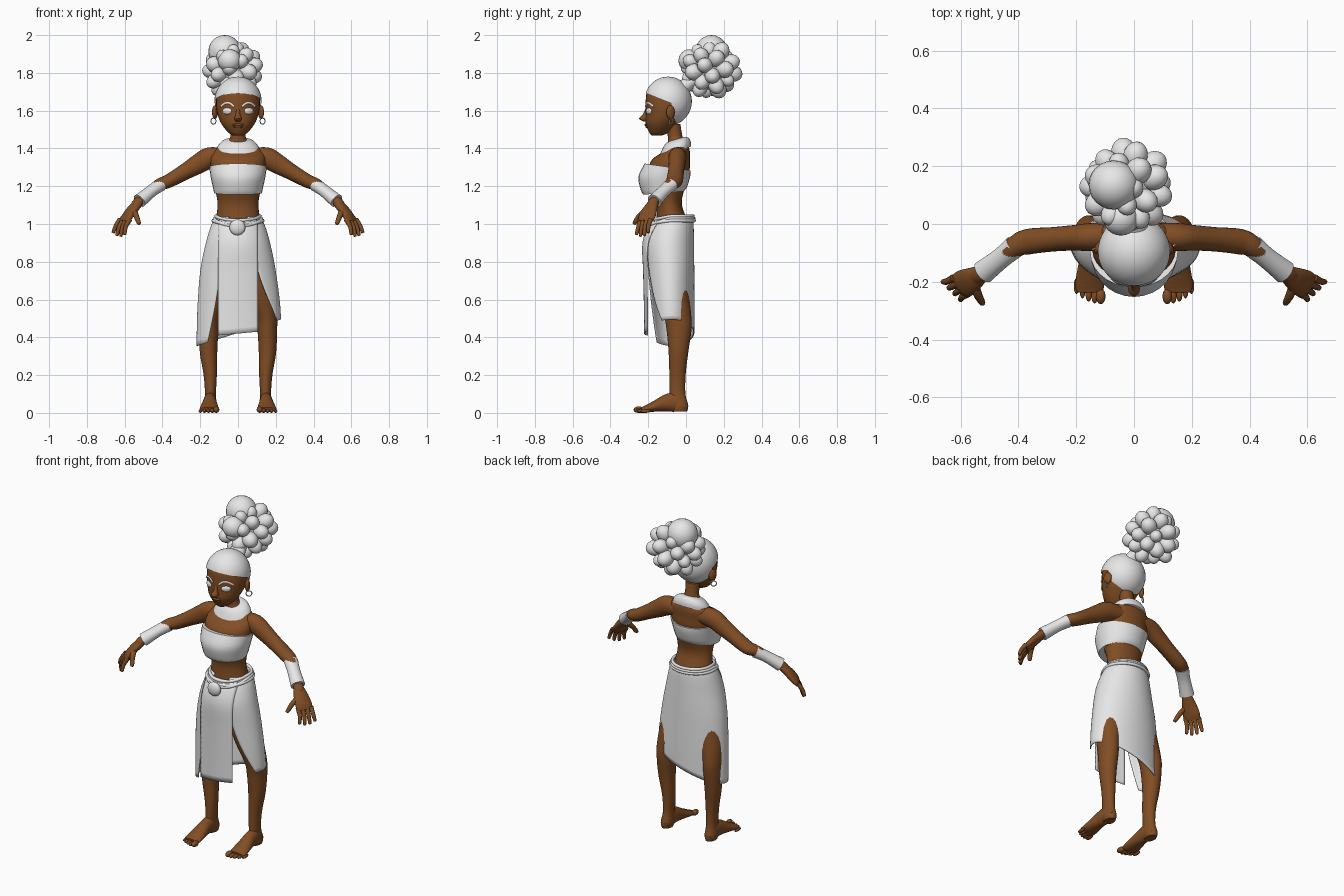
import bpy, bmesh, math, random
from mathutils import Vector, Euler

random.seed(4)
if "Cube" in bpy.data.objects:
    bpy.data.objects.remove(bpy.data.objects["Cube"])


def material(name, rgb):
    m = bpy.data.materials.new(name)
    m.use_nodes = True
    m.diffuse_color = (*rgb, 1)
    m.node_tree.nodes["Principled BSDF"].inputs["Base Color"].default_value = (*rgb, 1)
    return m


SKIN = material("brown skin", (0.22, 0.075, 0.018))
WHITE = material("plain white", (0.8, 0.8, 0.8))


def finish(name, bm, mat, angle=50):
    bmesh.ops.recalc_face_normals(bm, faces=bm.faces)
    me = bpy.data.meshes.new(name)
    bm.to_mesh(me)
    bm.free()
    me.materials.append(mat)
    ob = bpy.data.objects.new(name, me)
    bpy.context.collection.objects.link(ob)
    bpy.ops.object.select_all(action="DESELECT")
    ob.select_set(True)
    bpy.context.view_layer.objects.active = ob
    bpy.ops.object.shade_smooth_by_angle(angle=math.radians(angle))
    return ob


def grid(name, rows, mat, closed=False):
    """Skin a list of point rows; closed rows become a capped tube."""
    bm = bmesh.new()
    vs = [[bm.verts.new(p) for p in row] for row in rows]
    n = len(rows[0])
    for r, s in zip(vs, vs[1:]):
        for i in range(n if closed else n - 1):
            k = (i + 1) % n
            bm.faces.new((r[i], r[k], s[k], s[i]))
    if closed:
        bm.faces.new(vs[0])
        bm.faces.new(vs[-1])
    return finish(name, bm, mat)


def smooth_path(rings, steps=4):
    """Catmull-Rom interpolation of ring values."""
    pts = [rings[0]] + list(rings) + [rings[-1]]
    out = []
    for a, b, c, d in zip(pts, pts[1:], pts[2:], pts[3:]):
        for k in range(steps):
            t = k / steps
            out.append([0.5 * (2 * q + (r - p) * t + (2 * p - 5 * q + 4 * r - s) * t * t
                        + (3 * q - p - 3 * r + s) * t ** 3) for p, q, r, s in zip(a, b, c, d)])
    return out + [list(rings[-1])]


def loft(name, rings, mat, upright=True, side=1, n=28):
    """Rings are x, y, z, half width, half depth and, if upright, the rise to the back."""
    path = smooth_path(rings)
    rows = []
    for i, ring in enumerate(path):
        c, a, b = Vector(ring[:3]), ring[3], ring[4]
        if upright:
            tilt = ring[5] if len(ring) > 5 else 0
            u, w = Vector((a, 0, 0)), Vector((0, b, tilt))
        else:
            t = Vector(path[min(i + 1, len(path) - 1)][:3]) - Vector(path[max(i - 1, 0)][:3])
            u = t.cross(Vector((0, 0, 1))).normalized()
            w = t.normalized().cross(u) * b
            u = u * a
        angles = [2 * math.pi * k / n for k in range(n)]
        pts = [c + u * math.cos(g) + w * math.sin(g) for g in angles]
        rows.append([(p.x * side, p.y, p.z) for p in pts])
    return grid(name, rows, mat, True)


def ball(name, loc, size, mat, rot=(0, 0, 0), seg=24):
    bm = bmesh.new()
    bmesh.ops.create_uvsphere(bm, u_segments=seg, v_segments=seg // 2, radius=1)
    e = Euler(rot).to_matrix()
    for v in bm.verts:
        v.co = e @ Vector([p * s for p, s in zip(v.co, size)]) + Vector(loc)
    return finish(name, bm, mat)


# Torso and neck
loft("torso", [(0, -.08, .86, .13, .09), (0, -.075, 1.0, .12, .085), (0, -.088, 1.1, .108, .066),
               (0, -.095, 1.18, .12, .085), (0, -.09, 1.28, .14, .108), (0, -.08, 1.34, .145, .1),
               (0, -.05, 1.385, .135, .07), (0, -.045, 1.42, .09, .055), (0, -.055, 1.45, .043, .04),
               (0, -.068, 1.53, .042, .038)], SKIN)
loft("chest_band", [(0, -.118, 1.165, .127, .108, .01), (0, -.117, 1.19, .132, .123, .008),
                    (0, -.115, 1.25, .145, .137, 0), (0, -.097, 1.302, .152, .122, -.018)], WHITE)
loft("collar", [(0, -.058, 1.38, .115, .085, .03), (0, -.055, 1.405, .11, .08, .03),
                (0, -.052, 1.435, .085, .065, .022), (0, -.055, 1.447, .052, .047, .015)], WHITE)

# Head
FACE = [(0, -.155, 1.468, .025, .025), (0, -.143, 1.485, .052, .052), (0, -.13, 1.53, .088, .083),
        (0, -.11, 1.58, .108, .104), (0, -.1, 1.64, .116, .114), (0, -.096, 1.70, .107, .11),
        (0, -.095, 1.75, .065, .07), (0, -.095, 1.77, .02, .02)]
loft("head", FACE, SKIN)


def face_y(x, z):
    r = min(smooth_path(FACE, 8), key=lambda q: abs(q[2] - z))
    return r[1] - r[4] * math.sqrt(max(0, 1 - (x / r[3]) ** 2))


loft("nose", [(0, -.205, 1.61, .01, .01), (0, -.215, 1.58, .012, .014),
              (0, -.225, 1.558, .02, .024), (0, -.215, 1.543, .012, .012)], SKIN)
for z, w in ((1.525, .03), (1.514, .024)):
    ball("lip", (0, face_y(0, z) + .002, z), (w, .01, .007), SKIN)

# Hair cap cut along the hairline
bm = bmesh.new()
bmesh.ops.create_uvsphere(bm, u_segments=40, v_segments=24, radius=1)
for v in bm.verts:
    v.co = Vector((v.co.x * .125, v.co.y * .126 - .095, v.co.z * .13 + 1.65))
back_co, back_no = Vector((0, -.075, 1.6)), Vector((0, 1, .12))
top_co, top_no = Vector((0, -.22, 1.695)), Vector((0, .4, 1))
for co, no in ((back_co, back_no), (top_co, top_no)):
    bmesh.ops.bisect_plane(bm, geom=bm.verts[:] + bm.edges[:] + bm.faces[:], plane_co=co, plane_no=no)
cut = [f for f in bm.faces if (f.calc_center_median() - back_co).dot(back_no) < 0
       and (f.calc_center_median() - top_co).dot(top_no) < 0]
bmesh.ops.delete(bm, geom=cut, context="FACES")
finish("hair_cap", bm, WHITE)

# Curly hair bun
bun = Vector((-.03, .125, 1.815))
loft("bun_stem", [(0, -.02, 1.72, .05, .04), (-.01, .04, 1.765, .04, .035), (-.02, .09, 1.8, .06, .05)],
     WHITE, False)
ball("bun_core", bun, (.105, .105, .105), WHITE)
ball("bun_top_curl", (-.07, .135, 1.914), (.087, .085, .086), WHITE)
ball("bun_front_curl", (-.045, .02, 1.865), (.062, .06, .06), WHITE)
COUNT = 34
for i in range(COUNT):
    h = 1 - 2 * (i + .5) / COUNT
    g = i * 2.39996
    d = Vector((math.cos(g) * math.sqrt(1 - h * h), math.sin(g) * math.sqrt(1 - h * h), h))
    r = random.uniform(.034, .046)
    ball("bun_curl", bun + d * random.uniform(.105, .125), (r, r, r * 1.2), WHITE,
         d.to_track_quat("Z", "Y").to_euler(), 18)

# Mirrored parts
palm = Vector((.598, -.213, 1.025))
across = Vector((-.7, -.71, 0))
for s, tag in ((1, "left"), (-1, "right")):
    # Face details
    y = face_y(.057, 1.598)
    ball(tag + "_eye", (s * .057, y + .003, 1.598), (.027, .011, .018), WHITE, (0, 0, s * .5))
    brow = [(x, face_y(x, z) - .001, z, .004, .006) for x, z in ((.022, 1.622), (.045, 1.64), (.07, 1.638), (.09, 1.622))]
    loft(tag + "_brow", brow, WHITE, False, s, 8)
    ball(tag + "_ear", (s * .122, -.082, 1.592), (.014, .024, .036), SKIN, (0, 0, s * .4))
    bpy.ops.mesh.primitive_torus_add(location=(s * .13, -.08, 1.545), rotation=(math.pi / 2, 0, .6),
                                     major_radius=.016, minor_radius=.003, major_segments=20, minor_segments=6)
    bpy.context.object.name = tag + "_earring"
    bpy.context.object.data.materials.append(WHITE)
    bpy.ops.object.shade_smooth()

    # Arm, cuff and hand
    loft(tag + "_arm", [(.07, -.04, 1.355, .045, .045), (.15, -.045, 1.35, .048, .056),
                        (.21, -.048, 1.318, .044, .052), (.28, -.053, 1.277, .042, .043),
                        (.37, -.062, 1.226, .044, .036), (.42, -.085, 1.205, .036, .032),
                        (.52, -.165, 1.125, .029, .025), (.545, -.185, 1.095, .03, .022)], SKIN, False, s)
    loft(tag + "_cuff", [(.412, -.078, 1.207, .04, .035), (.46, -.118, 1.173, .036, .032),
                         (.522, -.167, 1.122, .041, .037)], WHITE, False, s)
    loft(tag + "_palm", [(.525, -.17, 1.115, .028, .023), (.56, -.192, 1.075, .043, .024),
                         (.59, -.208, 1.035, .049, .021), (.604, -.217, 1.012, .044, .014)], SKIN, False, s)
    for k, drop in enumerate((.068, .082, .086, .078)):
        p = palm + across * (k - 1.5) * .025
        m = p + Vector((.022, -.012, -.5 * drop))
        e = p + Vector((.032, -.018, -drop)) + across * (k - 1.5) * .004
        loft(tag + "_finger", [(*p, .013, .013), (*m, .0115, .0115), (*e, .009, .009),
                               (*(e + (e - m) * .12), .003, .003)], SKIN, False, s, 10)
    loft(tag + "_thumb", [(.555, -.205, 1.075, .018, .016), (.54, -.245, 1.045, .015, .014),
                          (.525, -.272, 1.005, .011, .011), (.523, -.276, .998, .004, .004)], SKIN, False, s, 12)

    # Leg and foot
    loft(tag + "_leg", [(.08, -.08, .93, .075, .09), (.11, -.075, .7, .085, .085), (.15, -.045, .52, .058, .072),
                        (.155, -.037, .44, .052, .066), (.156, -.04, .32, .046, .052),
                        (.147, -.045, .2, .035, .043), (.146, -.045, .1, .029, .042),
                        (.148, -.036, .04, .034, .048), (.148, -.034, .008, .028, .04)], SKIN, True, s)
    loft(tag + "_foot", [(.148, 0, .03, .022, .02), (.148, -.05, .055, .033, .05), (.149, -.1, .053, .036, .046),
                         (.151, -.16, .036, .045, .03), (.153, -.21, .022, .05, .019),
                         (.153, -.235, .018, .044, .012)], SKIN, False, s)
    for k in range(5):
        size = .017 if k == 0 else .0125 - k * .0007
        ball(tag + "_toe", (s * (.115 + k * .021), -.25 + k * k * .0022, size), (size, .028, size), SKIN, seg=14)

# Skirt wrap with a slanting hem and an open front
PROFILE = smooth_path([(1.04, 0, -.065, .117, .097), (1.0, 0, -.075, .14, .115), (.9, 0, -.09, .17, .132),
                       (.75, 0, -.086, .2, .13), (.55, .005, -.08, .22, .125), (.34, .005, -.075, .225, .118)], 8)


def skirt_at(z):
    for a, b in zip(PROFILE, PROFILE[1:]):
        if z >= b[0]:
            t = max(0, (a[0] - z) / (a[0] - b[0]))
            return [p + (q - p) * t for p, q in zip(a, b)][1:]
    return PROFILE[-1][1:]


rows = []
for j in range(25):
    v = j / 24
    row = []
    for i in range(65):
        u = i / 32 - 1
        gap = math.radians(25 + (41 if u > 0 else 23) * v ** 2.5)
        th = u * (math.pi - gap)
        z = 1.04 + (.425 + .07 * math.sin(th) - 1.04) * v
        cx, cy, rx, ry = skirt_at(z)
        row.append((cx + rx * math.sin(th), cy + ry * math.cos(th), z))
    rows.append(row)
wrap = grid("skirt_wrap", rows, WHITE)

# Hanging front panel
rows = []
for j in range(21):
    z = 1.03 - .61 * j / 20
    cx, cy, rx, ry = skirt_at(z)
    half = min(.107, .8 * rx)
    xs = [half * (i / 8 - 1) for i in range(17)]
    rows.append([(x, cy - ry * math.sqrt(1 - (x / rx) ** 2) - .008 - .016 * (j / 20) ** 2,
                  z + .01 * x / half * j / 20) for x in xs])
panel = grid("skirt_front_panel", rows, WHITE)
for ob in (wrap, panel):
    ob.modifiers.new("cloth thickness", "SOLIDIFY").thickness = .005

# Belt cords dipping to the buckle
for top, dip in ((1.042, .022), (1.03, .04), (1.018, .018)):
    cu = bpy.data.curves.new("belt_cord", "CURVE")
    cu.dimensions = "3D"
    cu.bevel_depth = .009
    cu.bevel_resolution = 2
    sp = cu.splines.new("POLY")
    sp.points.add(47)
    sp.use_cyclic_u = True
    for i, p in enumerate(sp.points):
        g = 2 * math.pi * i / 48
        z = top - dip * max(0, math.cos(g)) ** 1.5
        cx, cy, rx, ry = skirt_at(z)
        p.co = (rx * math.sin(g), cy - (ry + .006) * math.cos(g), z, 1)
    cu.materials.append(WHITE)
    bpy.context.collection.objects.link(bpy.data.objects.new("belt_cord", cu))
ball("belt_buckle", (-.003, -.225, .982), (.042, .022, .042), WHITE)
